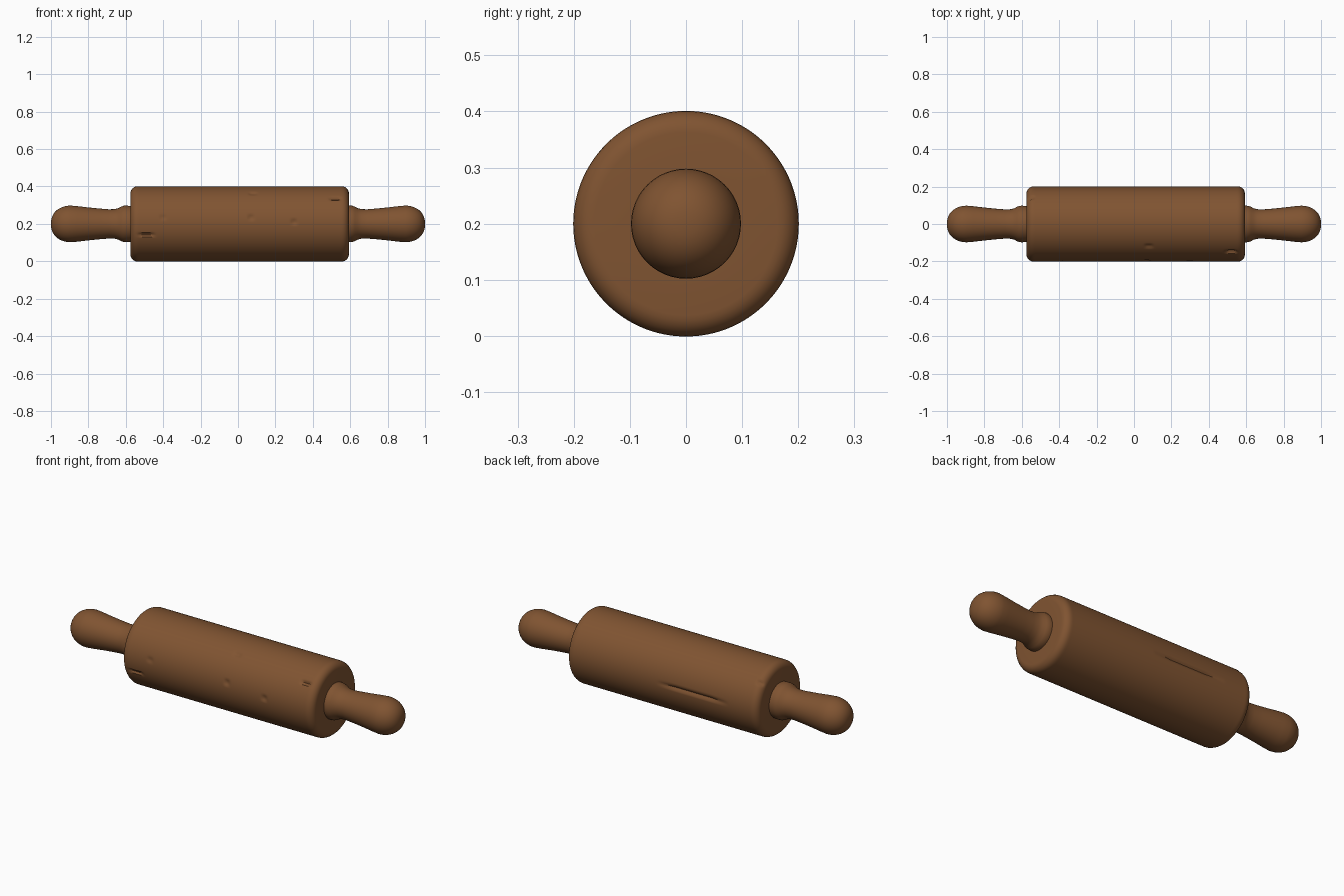
import bpy, bmesh, math

if "Cube" in bpy.data.objects:
    bpy.data.objects.remove(bpy.data.objects["Cube"])

AXIS_Z = 0.2

wood = bpy.data.materials.new("brown_wood")
wood.diffuse_color = (0.215, 0.088, 0.031, 1)
wood.use_nodes = True
wood.node_tree.nodes["Principled BSDF"].inputs["Base Color"].default_value = wood.diffuse_color


def lathe(name, profile, segs, dent=None):
    """Spin (x, radius) points round the long axis; end points have radius 0."""
    bm = bmesh.new()
    rings = []
    for x, r in profile:
        if r == 0:
            rings.append([bm.verts.new((x, 0, AXIS_Z))] * segs)
            continue
        ring = []
        for i in range(segs):
            a = 2 * math.pi * i / segs
            rr = r - (dent(x, a) if dent else 0)
            ring.append(bm.verts.new((x, rr * math.cos(a), AXIS_Z + rr * math.sin(a))))
        rings.append(ring)
    for p, q in zip(rings, rings[1:]):
        for i in range(segs):
            j = (i + 1) % segs
            bm.faces.new(list(dict.fromkeys((p[i], p[j], q[j], q[i]))))
    bmesh.ops.recalc_face_normals(bm, faces=bm.faces)
    mesh = bpy.data.meshes.new(name)
    bm.to_mesh(mesh)
    bm.free()
    mesh.materials.append(wood)
    obj = bpy.data.objects.new(name, mesh)
    bpy.context.collection.objects.link(obj)
    bpy.context.view_layer.objects.active = obj
    obj.select_set(True)
    bpy.ops.object.shade_smooth_by_angle(angle=math.radians(40))
    obj.select_set(False)
    return obj


# Worn scratches and dents: x, angle (0 = back, 90 = top), half length, half width, depth
DENTS = [
    (-0.18, 2, 0.22, 0.011, 0.010),
    (-0.49, 197, 0.05, 0.010, 0.010),
    (0.52, 138, 0.035, 0.012, 0.012),
    (0.30, 177, 0.018, 0.018, 0.006),
    (0.07, 170, 0.018, 0.018, 0.006),
    (0.08, 126, 0.025, 0.015, 0.005),
    (-0.40, 170, 0.020, 0.015, 0.004),
    (-0.55, 45, 0.020, 0.015, 0.008),
]


def worn(x, a):
    depth = 0
    for dx, deg, hl, hw, d in DENTS:
        arc = (a - math.radians(deg) + math.pi) % (2 * math.pi) - math.pi
        u, v = abs(x - dx) / hl, abs(arc) * 0.2 / hw
        if u < 1 and v < 1:
            depth = max(depth, d * min(1, 2 * (1 - u)) * (1 - v * v))
    return depth


# Roller with rounded rims
X0, X1, R, B = -0.575, 0.593, 0.201, 0.038
rim = [(B * (1 - math.sin(t)), R - B * (1 - math.cos(t)))
       for t in (math.pi / 2 * k / 6 for k in range(7))]          # rim[0] on the side wall
left = [(X0, 0), (X0, 0.08)] + [(X0 + B - B * math.sin(t), R - B + B * math.cos(t))
        for t in (math.pi / 2 * (1 - k / 6) for k in range(7))]
right = [(X0 + X1 - x, r) for x, r in reversed(left)]
n = 130
body = [(X0 + B + (X1 - X0 - 2 * B) * k / n, R) for k in range(1, n)]
lathe("roller", left + body + right, 160, worn)

# Handles: collar, narrow neck, swelling to a domed grip
half = [(0.55, 0), (0.55, 0.094), (0.598, 0.098), (0.612, 0.097), (0.625, 0.092),
        (0.64, 0.084), (0.66, 0.079), (0.69, 0.078), (0.74, 0.082), (0.80, 0.088),
        (0.86, 0.095), (0.895, 0.098)]
half += [(0.895 + 0.105 * math.sin(t), 0.098 * math.cos(t) ** 0.85)
         for t in (math.pi / 2 * k / 10 for k in range(1, 10))] + [(1.0, 0)]
for side, sign in (("left", -1), ("right", 1)):
    lathe(side + "_handle", [(sign * x, r) for x, r in half], 48)
